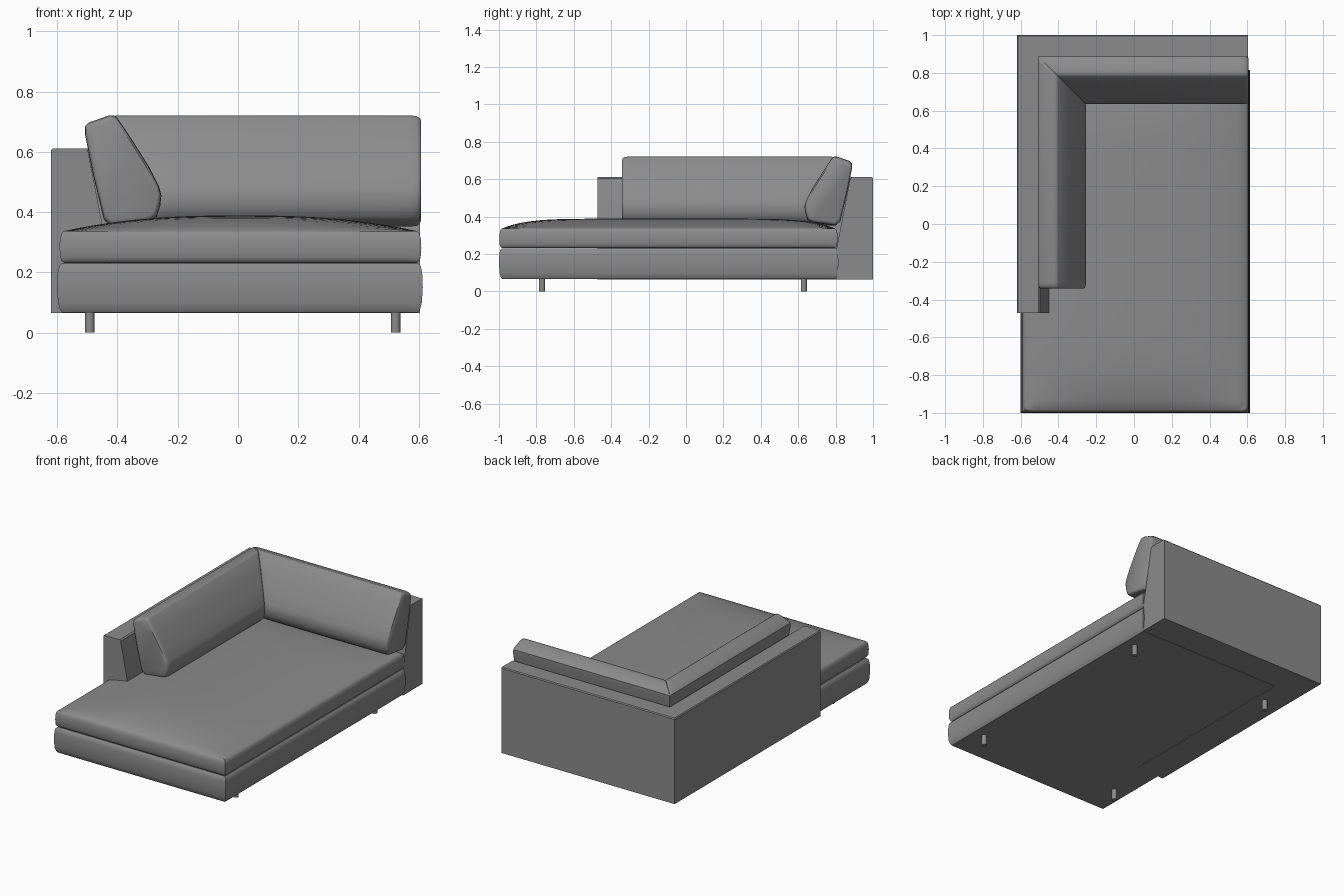
import bpy
import bmesh
import math
from mathutils import Vector

cube = bpy.data.objects.get("Cube")
if cube:
    bpy.data.objects.remove(cube)

fabric = bpy.data.materials.new("grey fabric")
fabric.use_nodes = True
GREY = (0.26, 0.26, 0.26, 1)
fabric.diffuse_color = GREY
fabric.node_tree.nodes["Principled BSDF"].inputs["Base Color"].default_value = GREY

CORNER = 0.38  # arm and back meet on the diagonal x + y = CORNER


def finish(bm, name, angle=35):
    """Turn a bmesh into a named, shaded object."""
    bmesh.ops.recalc_face_normals(bm, faces=bm.faces)
    mesh = bpy.data.meshes.new(name)
    bm.to_mesh(mesh)
    bm.free()
    obj = bpy.data.objects.new(name, mesh)
    mesh.materials.append(fabric)
    bpy.context.collection.objects.link(obj)
    bpy.ops.object.select_all(action="DESELECT")
    obj.select_set(True)
    bpy.context.view_layer.objects.active = obj
    bpy.ops.object.shade_smooth_by_angle(angle=math.radians(angle))
    return obj


def sweep(bm, profile, start, ends, mitres, on_back=False, cap_mitre=True):
    """Sweep an (x, z) profile along the arm up to the mitre.
    ends and mitres list (distance, scale) pairs; on_back flips the run over
    the diagonal so that it follows the back instead."""
    cx = (min(p[0] for p in profile) + max(p[0] for p in profile)) / 2
    cz = (min(p[1] for p in profile) + max(p[1] for p in profile)) / 2
    rings = []
    stations = [(d, s, False) for d, s in ends] + [(d, s, True) for d, s in mitres]
    for dist, scale, at_mitre in stations:
        ring = []
        for px, pz in profile:
            x = cx + (px - cx) * scale
            z = cz + (pz - cz) * scale
            y = CORNER - x - dist if at_mitre else start + dist
            if on_back:
                x, y = CORNER - y, CORNER - x
            ring.append(bm.verts.new((x, y, z)))
        rings.append(ring)
    n = len(profile)
    for a, b in zip(rings, rings[1:]):
        for i in range(n):
            j = (i + 1) % n
            bm.faces.new((a[i], a[j], b[j], b[i]))
    bm.faces.new(rings[0])
    if cap_mitre:
        bm.faces.new(rings[-1])


def slab(name, x0, x1, y0, y1, sides, crown=0.0):
    """Upholstered slab: a crowned top with rounded sides, given as
    (z, inset) steps from the top edge downwards."""
    bm = bmesh.new()
    bmesh.ops.create_grid(bm, x_segments=24, y_segments=36, size=1)
    cx, cy, hx, hy = (x0 + x1) / 2, (y0 + y1) / 2, (x1 - x0) / 2, (y1 - y0) / 2
    rim = {}
    top_z, top_inset = sides[0]
    for v in bm.verts:
        u, w = v.co.x, v.co.y
        if v.is_boundary:
            rim[v] = (u, w)
        lift = crown * (1 - abs(u) ** 2.5) * (1 - abs(w) ** 7)
        v.co = Vector((cx + u * (hx - top_inset), cy + w * (hy - top_inset), top_z + lift))
    edges = [e for e in bm.edges if e.is_boundary]
    pairs = [tuple(e.verts) for e in edges]
    ring = {v: v for v in rim}
    for z, inset in sides[1:]:
        lower = {v: bm.verts.new((cx + u * (hx - inset), cy + w * (hy - inset), z))
                 for v, (u, w) in rim.items()}
        for a, b in pairs:
            bm.faces.new((ring[a], ring[b], lower[b], lower[a]))
        ring = lower
    bm.edges.ensure_lookup_table()
    bmesh.ops.holes_fill(bm, edges=[e for e in bm.edges if e.is_boundary], sides=0)
    return finish(bm, name, 40)


# Upholstered base and seat
slab("base", -0.6, 0.613, -1.0, 0.815,
     [(0.23, 0.016), (0.222, 0.007), (0.2, 0.002), (0.15, 0), (0.1, 0.003),
      (0.078, 0.009), (0.067, 0.016)])
slab("seat_cushion", -0.592, 0.608, -0.998, 0.81,
     [(0.337, 0.014), (0.329, 0.006), (0.31, 0.001), (0.28, 0), (0.25, 0.002),
      (0.238, 0.007), (0.231, 0.016)], crown=0.052)

# L-shaped frame: low arm and back in one piece
frame_profile = [(-0.62, 0.065), (-0.62, 0.605), (-0.615, 0.611), (-0.506, 0.611),
                 (-0.498, 0.605), (-0.425, 0.23), (-0.425, 0.065)]
bm = bmesh.new()
sweep(bm, frame_profile, -0.472, [(0, 1)], [(0, 1)], cap_mitre=False)
sweep(bm, frame_profile, CORNER - 0.603, [(0, 1)], [(0, 1)], on_back=True, cap_mitre=False)
bmesh.ops.remove_doubles(bm, verts=bm.verts, dist=0.0005)
finish(bm, "arm_and_back_frame", 30)

# Leaning cushions, mitred in the corner
cushion_profile = [(-0.42, 0.352), (-0.445, 0.375), (-0.48, 0.52), (-0.508, 0.66),
                   (-0.508, 0.684), (-0.495, 0.697), (-0.43, 0.72), (-0.412, 0.721),
                   (-0.4, 0.712), (-0.35, 0.638), (-0.295, 0.55), (-0.262, 0.485),
                   (-0.254, 0.455), (-0.258, 0.42), (-0.27, 0.383), (-0.29, 0.37)]
ends = [(0, 0.9), (0.004, 0.95), (0.014, 0.985), (0.035, 1)]
mitres = [(0.03, 1), (0.008, 0.992), (0.001, 0.975)]
for name, start, on_back in (("arm_cushion", -0.342, False),
                             ("back_cushion", CORNER - 0.607, True)):
    bm = bmesh.new()
    sweep(bm, cushion_profile, start, ends, mitres, on_back)
    finish(bm, name, 40)

# Short round legs
for side, x in (("right", -0.492), ("left", 0.523)):
    for place, y in (("front", -0.77), ("back", 0.63)):
        bpy.ops.mesh.primitive_cylinder_add(vertices=20, radius=0.016, depth=0.075,
                                            location=(x, y, 0.0375))
        leg = bpy.context.object
        leg.name = f"{place}_{side}_leg"
        leg.data.materials.append(fabric)
        bpy.ops.object.shade_smooth_by_angle(angle=math.radians(35))
